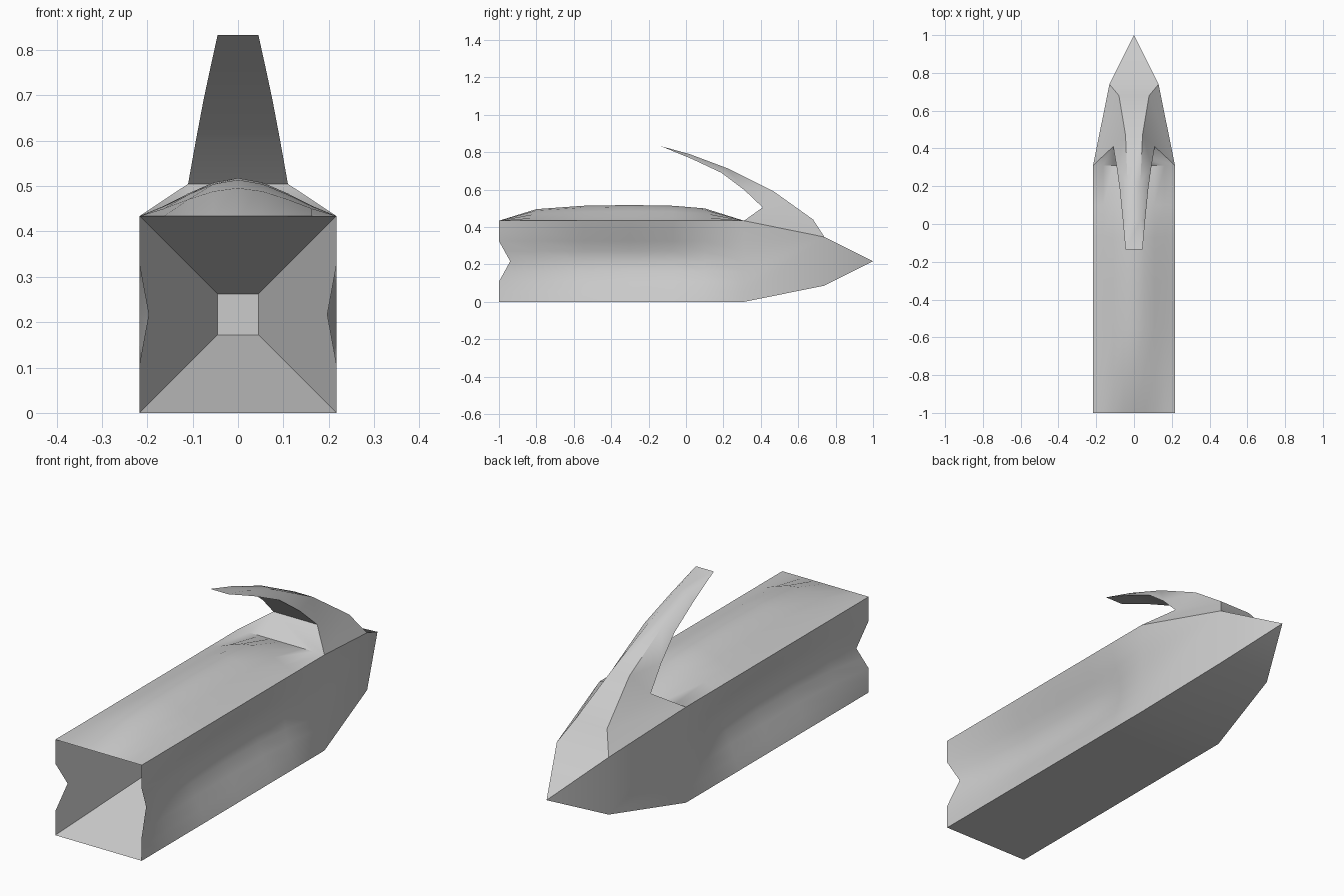
import bpy, bmesh, math
from mathutils import Matrix, Vector

if "Cube" in bpy.data.objects:
    bpy.data.objects.remove(bpy.data.objects["Cube"], do_unlink=True)

HALF = 0.217                      # half width of the square body
CENTRE = Vector((0, 0, HALF))     # axis of the body
COLUMNS = [i / 4 - 1 for i in range(9)]
SWELL = [0, 0.27, 0.6, 0.88, 1]   # cross profile, edge to middle
# (y, crown height of the top panel, depth of the side dents)
ROWS = [(-1, 0, 0), (-0.8, 0.062, 0.055), (-0.55, 0.08, 0.075),
        (-0.3, 0.084, 0.08), (-0.07, 0.08, 0.075), (0.1, 0.066, 0.055),
        (0.31, 0, 0)]

bm = bmesh.new()


def face(points):
    """Add a polygon, dropping repeated neighbouring points."""
    unique = []
    for p in points:
        if all((Vector(p) - q).length > 0.001 for q in unique):
            unique.append(Vector(p))
    if len(unique) > 2:
        bm.faces.new([bm.verts.new(p) for p in unique])


def turned(k):
    """Place a point of the top quarter on quarter k of the body."""
    spin = Matrix.Rotation(k * math.pi / 2, 3, 'Y')
    return lambda x, y, z: spin @ Vector((x, y, z)) + CENTRE


def panel_rows(k, place):
    """Point grid of one body wall: crowned top, dented sides, flat base."""
    grid = []
    for n, (y, crown, dent) in enumerate(ROWS):
        row = []
        for i, u in enumerate(COLUMNS):
            weight = SWELL[min(i, 8 - i)]
            out = weight * (crown if k == 0 else 0 if k == 2 else -dent)
            back = 0
            if n == 0 and k % 2:          # notch in the side walls
                notch = max(0, 1 - 2 * abs(u))
                out, back = -0.02 * notch, 0.06 * notch
            row.append(place(u * HALF, y + back, HALF + out))
        grid.append(row)
    return grid


# Barb rails, from root to end (right half, mirrored below)
upper = [(0.13, 0.74, 0.347), (0.08, 0.68, 0.44), (0.045, 0.47, 0.59),
         (0.034, 0.22, 0.715), (0.035, 0.02, 0.79), (0.045, -0.135, 0.833)]
lower = [(HALF, 0.31, 2 * HALF), (0.11, 0.41, 0.505), (0.093, 0.31, 0.6),
         (0.076, 0.19, 0.69), (0.06, 0.03, 0.765), upper[-1]]

for k in range(4):
    place = turned(k)
    grid = panel_rows(k, place)
    # Body wall
    for a, b in zip(grid, grid[1:]):
        for i in range(8):
            face([a[i], a[i + 1], b[i + 1], b[i]])
    # Tapered socket wall
    face(grid[0] + [place(0.045, -0.48, 0.045), place(-0.045, -0.48, 0.045)])
    # Nose taper, replaced on top by the barb root ledge
    if k == 0:
        x, y, z = lower[1]
        face(grid[-1] + [(x, y, z), (-x, y, z)])
    else:
        face(grid[-1] + [place(0.13, 0.74, 0.13), place(-0.13, 0.74, 0.13)])
    # Pointed tip
    face([place(-0.13, 0.74, 0.13), place(0.13, 0.74, 0.13), place(0, 1, 0)])

# Socket floor
face([(x, -0.48, HALF + z) for x, z in
      ((-0.045, -0.045), (0.045, -0.045), (0.045, 0.045), (-0.045, 0.045))])


def mirrored(p):
    return (-p[0], p[1], p[2])


# Swept barb: back, underside and two flanks
for i in range(5):
    for rail in (upper, lower):
        a, b = rail[i], rail[i + 1]
        if rail is upper or i > 0:
            face([a, b, mirrored(b), mirrored(a)])
    flank = [lower[i], lower[i + 1], upper[i + 1], upper[i]]
    face(flank)
    face([mirrored(p) for p in flank])

bmesh.ops.remove_doubles(bm, verts=bm.verts[:], dist=0.001)
bmesh.ops.recalc_face_normals(bm, faces=bm.faces[:])

mesh = bpy.data.meshes.new("barbed_bolt")
bm.to_mesh(mesh)
bm.free()
bolt = bpy.data.objects.new("barbed_bolt", mesh)
bpy.context.collection.objects.link(bolt)

# Single plain grey
grey = bpy.data.materials.new("plain_grey")
grey.use_nodes = True
colour = (0.6, 0.6, 0.6, 1)
grey.diffuse_color = colour
grey.node_tree.nodes["Principled BSDF"].inputs["Base Color"].default_value = colour
mesh.materials.append(grey)

bpy.ops.object.select_all(action='DESELECT')
bolt.select_set(True)
bpy.context.view_layer.objects.active = bolt
bpy.ops.object.shade_smooth_by_angle(angle=math.radians(40))
